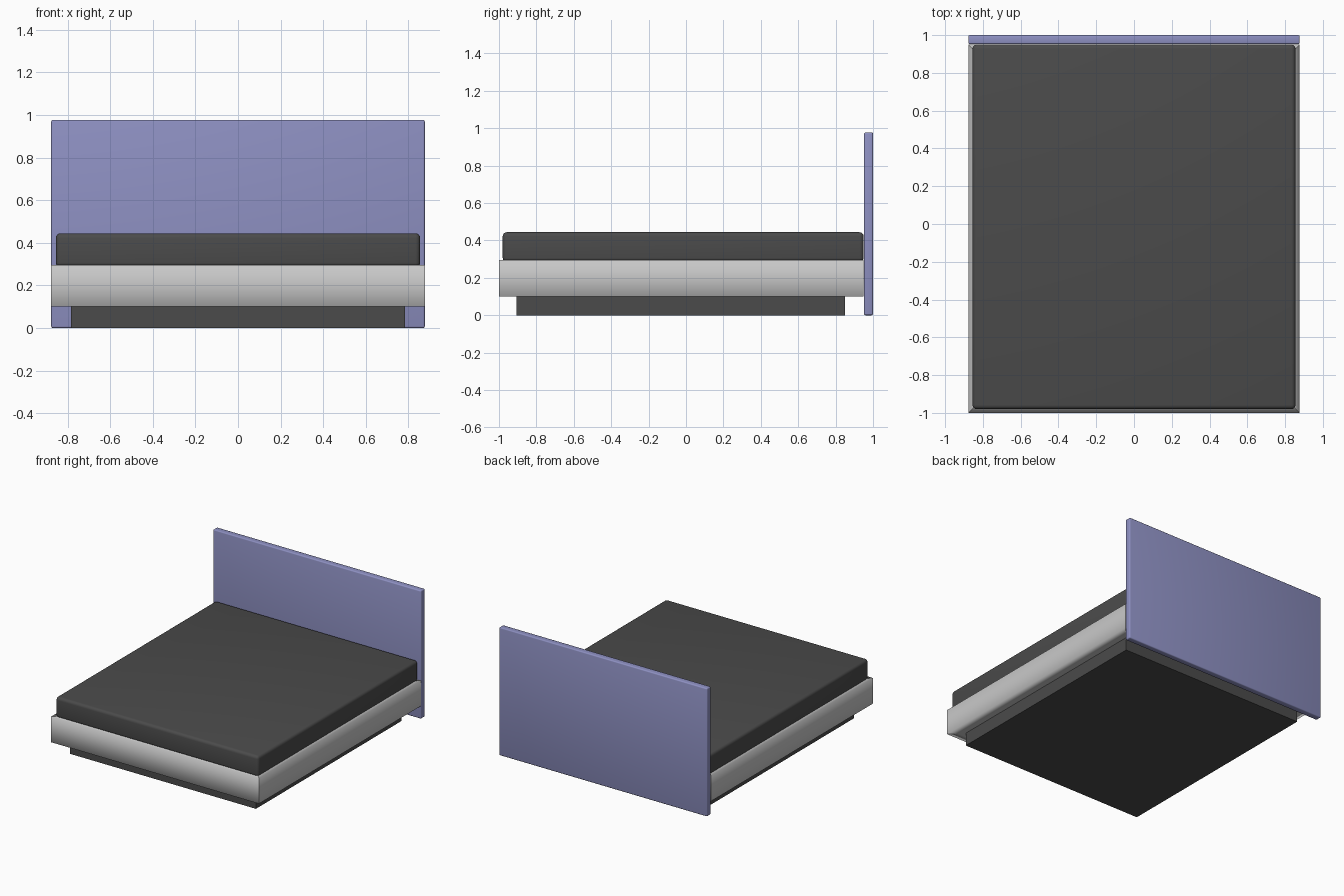
import bpy
import bmesh
from math import radians

cube = bpy.data.objects.get("Cube")
if cube:
    bpy.data.objects.remove(cube, do_unlink=True)


def make_material(name, color):
    mat = bpy.data.materials.new(name)
    mat.use_nodes = True
    mat.diffuse_color = (*color, 1)
    bsdf = next(n for n in mat.node_tree.nodes if n.type == 'BSDF_PRINCIPLED')
    bsdf.inputs["Base Color"].default_value = (*color, 1)
    return mat


def make_box(name, mat, low, high):
    """Box between two opposite corners."""
    mesh = bpy.data.meshes.new(name)
    bm = bmesh.new()
    bmesh.ops.create_cube(bm, size=1)
    for v in bm.verts:
        v.co = [(a + b) / 2 + c * (b - a) for a, b, c in zip(low, high, v.co)]
    bm.to_mesh(mesh)
    bm.free()
    obj = bpy.data.objects.new(name, mesh)
    bpy.context.collection.objects.link(obj)
    mesh.materials.append(mat)
    return obj


def round_edges(obj, width, segments):
    bevel = obj.modifiers.new("rounded_edges", 'BEVEL')
    bevel.width = width
    bevel.segments = segments
    bpy.ops.object.select_all(action='DESELECT')
    obj.select_set(True)
    bpy.context.view_layer.objects.active = obj
    bpy.ops.object.modifier_apply(modifier=bevel.name)
    bpy.ops.object.shade_smooth_by_angle(angle=radians(40))


charcoal = make_material("charcoal_fabric", (0.07, 0.07, 0.07))
silver = make_material("silver_grey", (0.58, 0.58, 0.58))
lavender = make_material("lavender_blue", (0.27, 0.28, 0.54))

# Recessed plinth under the bed
make_box("plinth", charcoal, (-0.785, -0.905, 0), (0.785, 0.85, 0.1))

# Bed frame: mitred rim, with shading softened along the long outer edges
frame = make_box("bed_frame", silver, (-0.877, -1, 0.1), (0.877, 0.95, 0.295))
bm = bmesh.new()
bm.from_mesh(frame.data)
bm.normal_update()
caps = [f for f in bm.faces if abs(f.normal.z) > 0.9]
bmesh.ops.inset_individual(bm, faces=caps, thickness=0.08)
bm.normal_update()
for f in bm.faces:
    f.smooth = True
for e in bm.edges:
    tilts = sorted(abs(f.normal.z) for f in e.link_faces)
    e.smooth = tilts[0] < 0.1 and tilts[1] > 0.9
bm.to_mesh(frame.data)
bm.free()

# Mattress with softly rounded edges
mattress = make_box("mattress", charcoal, (-0.855, -0.98, 0.285), (0.855, 0.95, 0.444))
round_edges(mattress, 0.022, 4)

# Headboard panel
headboard = make_box("headboard", lavender, (-0.877, 0.952, 0), (0.877, 1, 0.977))
round_edges(headboard, 0.008, 3)
